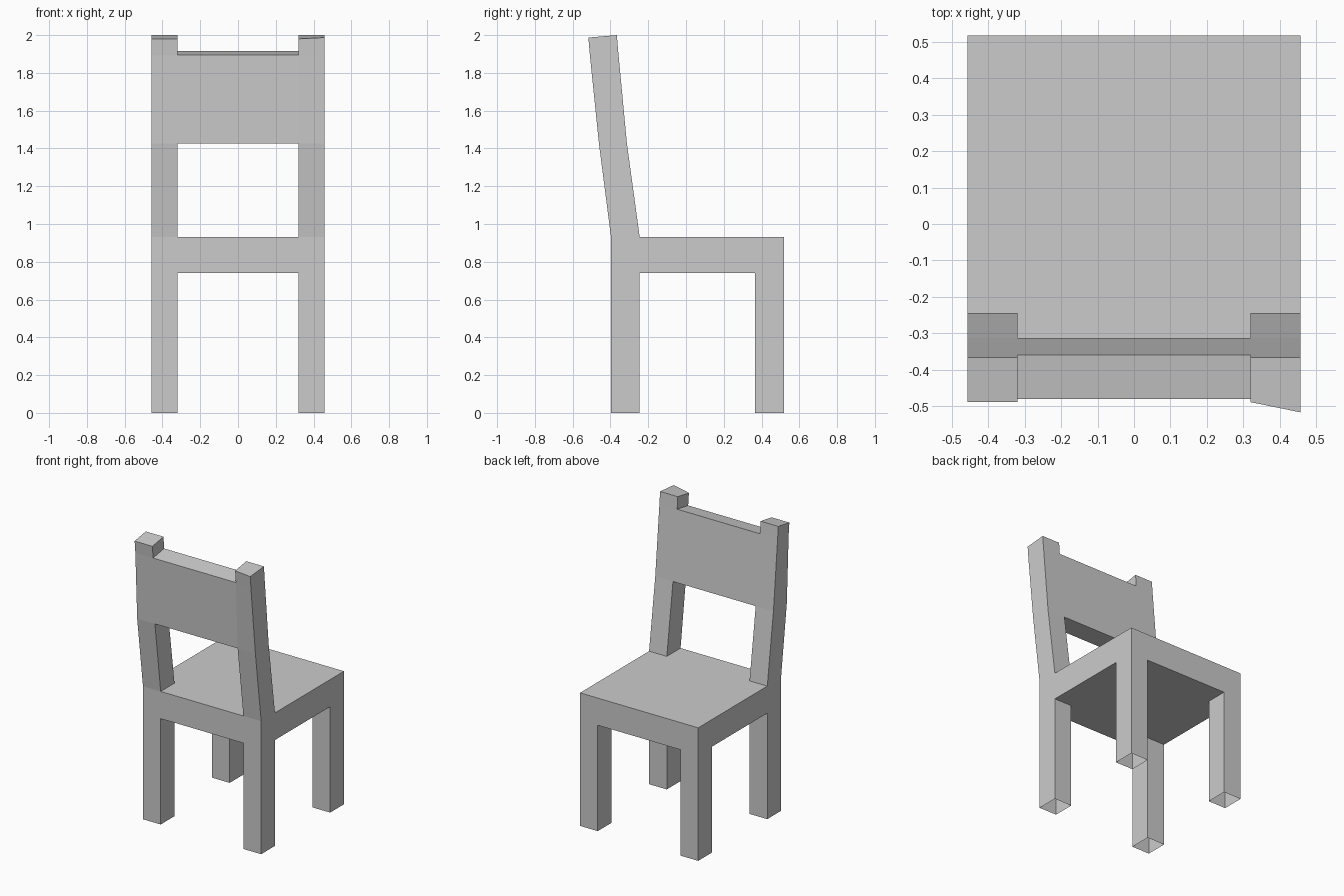
import bpy, bmesh
from mathutils import Vector

if "Cube" in bpy.data.objects:
    bpy.data.objects.remove(bpy.data.objects["Cube"])

XS = (-0.457, -0.32, 0.32, 0.457)      # leg edges across
YS = (-0.397, -0.245, 0.365, 0.518)    # leg edges along the depth
SEAT_LOW, SEAT_TOP = 0.74, 0.93

bm = bmesh.new()


def face_at(x, y, z):
    p = Vector((x, y, z))
    return min(bm.faces, key=lambda f: (f.calc_center_median() - p).length)


def mid(values, i):
    return (values[i] + values[i + 1]) / 2


# seat: 3 x 3 grid so the corner cells match the legs and posts
grid = [[bm.verts.new((x, y, SEAT_LOW)) for x in XS] for y in YS]
for j in range(3):
    for i in range(3):
        bm.faces.new((grid[j][i], grid[j][i + 1], grid[j + 1][i + 1], grid[j + 1][i]))
top = bmesh.ops.extrude_face_region(bm, geom=bm.faces[:], use_keep_orig=True)["geom"]
for v in (g for g in top if isinstance(g, bmesh.types.BMVert)):
    v.co.z = SEAT_TOP

# legs: corner cells pulled to the floor, open at the bottom
for i in (0, 2):
    for j in (0, 2):
        cell = face_at(mid(XS, i), mid(YS, j), SEAT_LOW)
        foot = bmesh.ops.extrude_discrete_faces(bm, faces=[cell])["faces"][0]
        for v in foot.verts:
            v.co.z = 0
        bmesh.ops.delete(bm, geom=[foot], context='FACES_ONLY')

# back posts: outer y/z, inner y/z per section, skew of the right outer corner (y, z)
SECTIONS = (
    (-0.461, 1.427, -0.313, 1.427, 0.0, 0.0),
    (-0.481, 1.895, -0.359, 1.915, -0.028, 0.0),
    (-0.489, 1.980, -0.366, 2.000, -0.028, 0.007),
)
panel_ends = []
for i in (0, 2):
    cap = face_at(mid(XS, i), mid(YS, 0), SEAT_TOP)
    for k, (yf, zf, yb, zb, dy, dz) in enumerate(SECTIONS):
        cap = bmesh.ops.extrude_discrete_faces(bm, faces=[cap])["faces"][0]
        cy = cap.calc_center_median().y
        for v in cap.verts:
            if v.co.y < cy:
                skew = v.co.x > 0.4
                v.co.y, v.co.z = yf + dy * skew, zf + dz * skew
            else:
                v.co.y, v.co.z = yb, zb
        if k == 1:
            panel_ends.append(face_at((XS[1], XS[2])[i // 2], -0.40, 1.66))

# back panel: joins the facing sides of both posts
left, right = (list(f.verts) for f in panel_ends)
pair = {a: min(right, key=lambda b: (a.co.yz - b.co.yz).length) for a in left}
bmesh.ops.delete(bm, geom=panel_ends, context='FACES_ONLY')
for a, b in zip(left, left[1:] + left[:1]):
    bm.faces.new((a, b, pair[b], pair[a]))

# merge flat areas and fix the facing
bmesh.ops.dissolve_limit(bm, angle_limit=0.002, verts=bm.verts[:], edges=bm.edges[:])
bmesh.ops.recalc_face_normals(bm, faces=bm.faces[:])

mesh = bpy.data.meshes.new("chair")
bm.to_mesh(mesh)
bm.free()
bpy.context.collection.objects.link(bpy.data.objects.new("chair", mesh))
